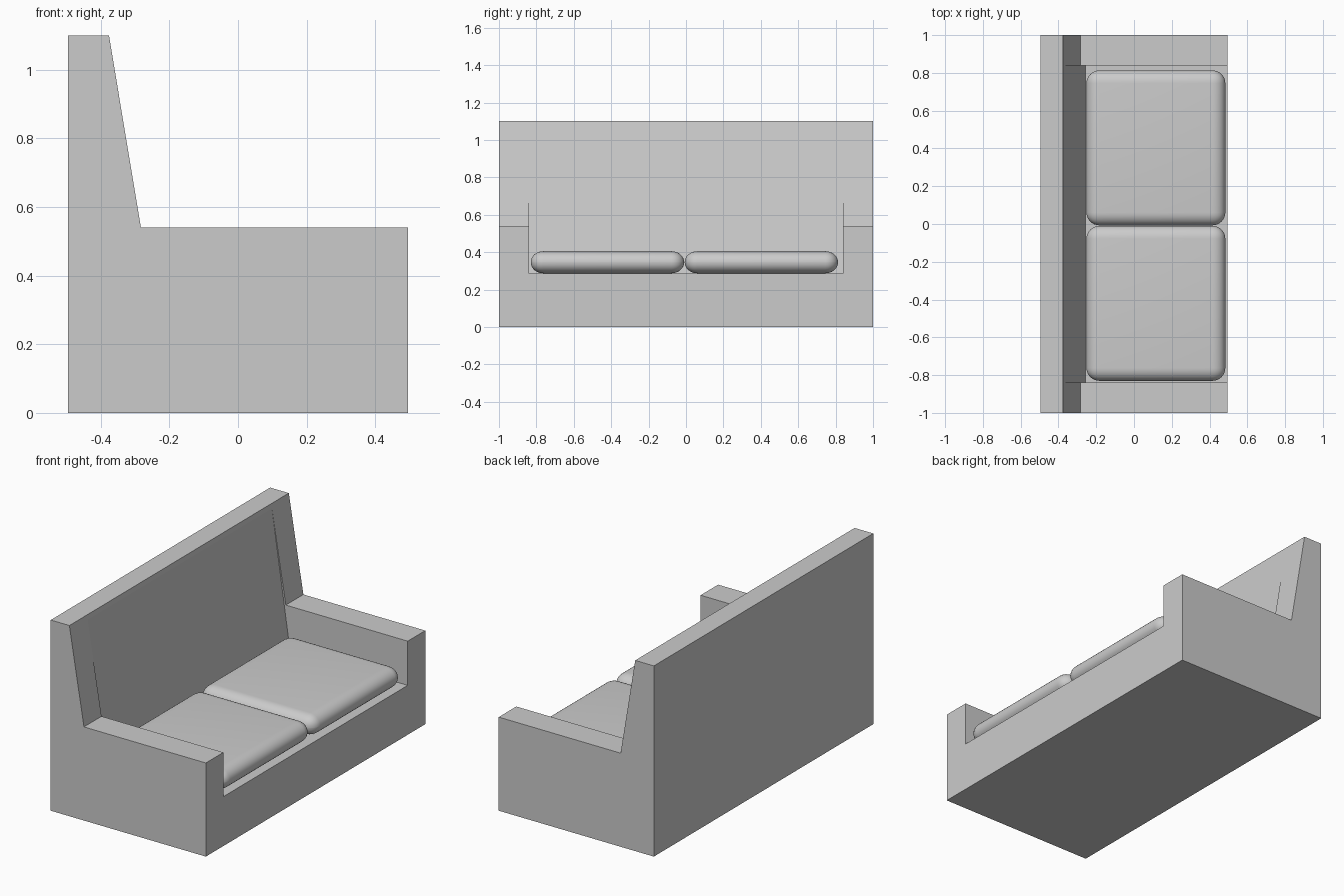
import bpy, bmesh, math
from mathutils import Matrix

if "Cube" in bpy.data.objects:
    bpy.data.objects.remove(bpy.data.objects["Cube"])


def prism(name, profile, half_width):
    """Extrude an x-z profile symmetrically along y."""
    bm = bmesh.new()
    face = bm.faces.new([bm.verts.new((x, -half_width, z)) for x, z in profile])
    ext = bmesh.ops.extrude_face_region(bm, geom=[face])
    verts = [g for g in ext["geom"] if isinstance(g, bmesh.types.BMVert)]
    bmesh.ops.translate(bm, verts=verts, vec=(0, 2 * half_width, 0))
    bmesh.ops.recalc_face_normals(bm, faces=bm.faces)
    return finish(bm, name)


def finish(bm, name):
    mesh = bpy.data.meshes.new(name)
    bm.to_mesh(mesh)
    bm.free()
    obj = bpy.data.objects.new(name, mesh)
    bpy.context.collection.objects.link(obj)
    return obj


# Sofa frame: side profile with arm height and sloped back
frame = prism("sofa_frame", [(-0.495, 0), (0.495, 0), (0.495, 0.54),
                             (-0.283, 0.54), (-0.376, 1.1), (-0.495, 1.1)], 1.0)

# Seat recess between the arms, with a slightly steeper backrest
slope = (-0.256 + 0.3755) / (1.1 - 0.285)
cutter = prism("seat_recess_cutter", [(-0.256, 0.285), (0.6, 0.285), (0.6, 1.2),
                                      (-0.3755 - 0.1 * slope, 1.2)], 0.84)
cut = frame.modifiers.new("seat_recess", 'BOOLEAN')
cut.operation = 'DIFFERENCE'
cut.solver = 'EXACT'
cut.object = cutter
bpy.context.view_layer.objects.active = frame
frame.select_set(True)
bpy.ops.object.modifier_apply(modifier=cut.name)
bpy.data.objects.remove(cutter, do_unlink=True)


# Seat cushions: pillow-edged slabs
def cushion(name, y_mid):
    length, width, height, radius = 0.735, 0.82, 0.118, 0.068
    bm = bmesh.new()
    bmesh.ops.create_cube(bm, size=1)
    bmesh.ops.scale(bm, verts=bm.verts, vec=(length, width, 2 * radius + 0.002))
    bmesh.ops.bevel(bm, geom=bm.edges[:], offset=radius, segments=8,
                    profile=0.5, affect='EDGES')
    bmesh.ops.scale(bm, verts=bm.verts, vec=(1, 1, height / (2 * radius + 0.002)))
    bmesh.ops.translate(bm, verts=bm.verts, vec=(0.116, y_mid, 0.287 + height / 2))
    for f in bm.faces:
        f.smooth = True
    return finish(bm, name)


cushion("seat_cushion_left", -0.42)
cushion("seat_cushion_right", 0.403)
